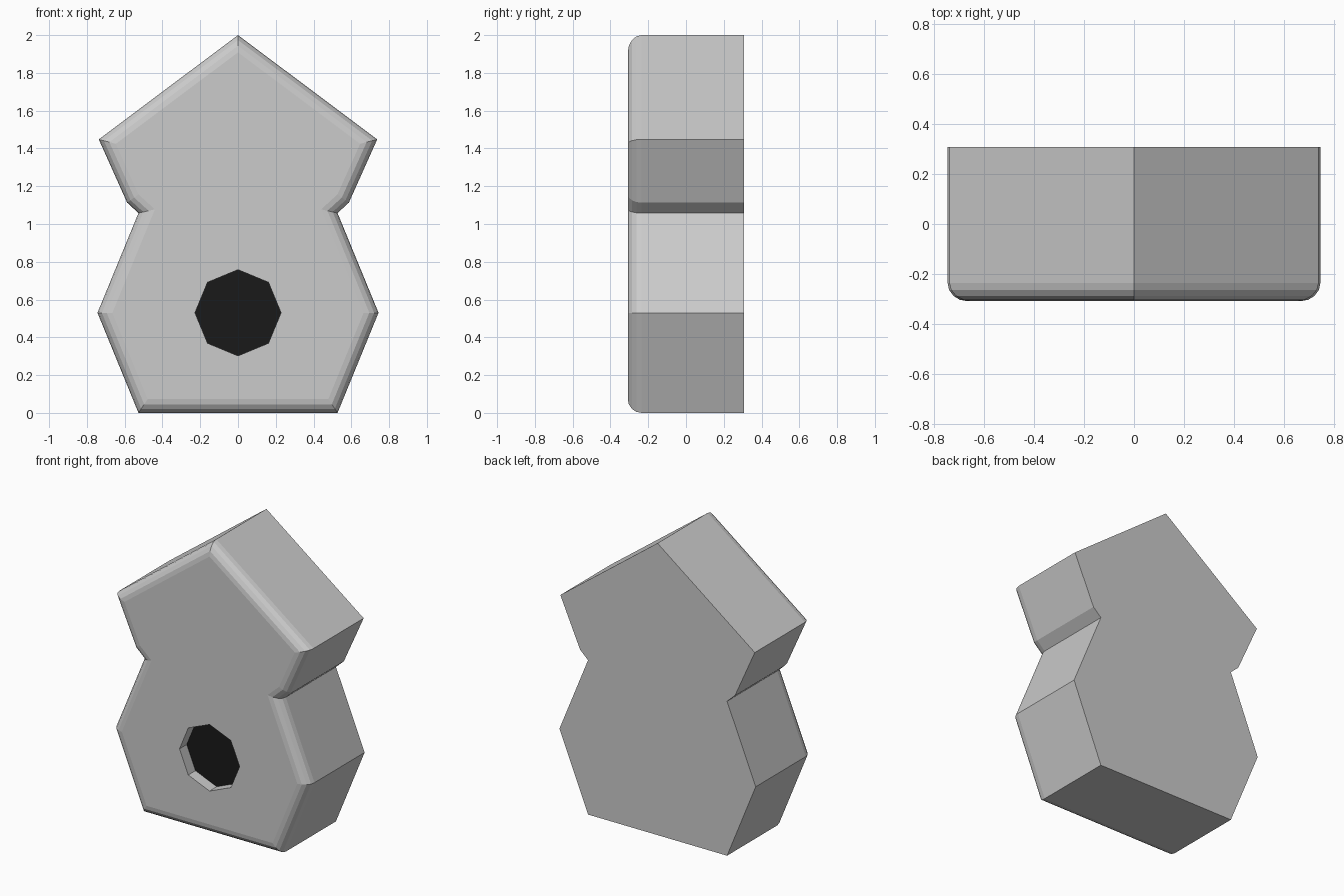
import bpy, bmesh, math
from mathutils import Vector

if "Cube" in bpy.data.objects:
    bpy.data.objects.remove(bpy.data.objects["Cube"])

HALF_DEPTH = 0.308
ROUND = 0.073
SEGMENTS = 4
HOLE_Z, HOLE_R, HOLE_FLOOR_Y = 0.53, 0.228, -0.23

# Outline of the right half, top to bottom, mirrored for the left
right = [(0.737, 1.448), (0.587, 1.113), (0.527, 1.058), (0.744, 0.53), (0.527, 0)]
outline = [Vector(p) for p in [(0, 2)] + right + [(-x, z) for x, z in reversed(right)]]


def inset(points, d):
    """Move every edge of a clockwise outline inward by d."""
    result = []
    for i, p in enumerate(points):
        a = (p - points[i - 1]).normalized()
        b = (points[(i + 1) % len(points)] - p).normalized()
        na, nb = Vector((a.y, -a.x)), Vector((b.y, -b.x))
        result.append(p + (na + nb) * d / (1 + na.dot(nb)))
    return result


def ring(bm, points, y):
    return [bm.verts.new((p.x, y, p.y)) for p in points]


def bridge(bm, a, b):
    for i in range(len(a)):
        j = (i + 1) % len(a)
        bm.faces.new((a[i], a[j], b[j], b[i]))


def finish(bm, name):
    bmesh.ops.recalc_face_normals(bm, faces=bm.faces)
    mesh = bpy.data.meshes.new(name)
    bm.to_mesh(mesh)
    bm.free()
    obj = bpy.data.objects.new(name, mesh)
    bpy.context.collection.objects.link(obj)
    return obj


octagon = [Vector((HOLE_R * math.cos(i * math.pi / 4),
                   HOLE_Z + HOLE_R * math.sin(i * math.pi / 4))) for i in range(8)]

# House body: flat back, straight sides, rounded front rim
bm = bmesh.new()
last = ring(bm, outline, HALF_DEPTH)
bm.faces.new(last)
for s in range(SEGMENTS + 1):
    t = s / SEGMENTS * math.pi / 2
    current = ring(bm, inset(outline, ROUND * (1 - math.cos(t))),
                   -HALF_DEPTH + ROUND * (1 - math.sin(t)))
    bridge(bm, last, current)
    last = current

# Entrance hole walls and the front face around them
rim = ring(bm, octagon, -HALF_DEPTH)
bridge(bm, rim, ring(bm, octagon, HOLE_FLOOR_Y))
edges = [bm.edges.get((loop[i - 1], loop[i])) for loop in (last, rim) for i in range(len(loop))]
bmesh.ops.triangle_fill(bm, edges=edges, use_beauty=True, normal=(0, -1, 0))
finish(bm, "house_body")

# Dark floor of the entrance hole
bm = bmesh.new()
bm.faces.new(ring(bm, octagon, HOLE_FLOOR_Y))
floor = finish(bm, "entrance_hole_floor")
if floor.data.polygons[0].normal.y > 0:
    floor.data.flip_normals()
dark = bpy.data.materials.new("dark")
dark.diffuse_color = (0.01, 0.01, 0.01, 1)
dark.use_nodes = True
dark.node_tree.nodes["Principled BSDF"].inputs["Base Color"].default_value = dark.diffuse_color
floor.data.materials.append(dark)
